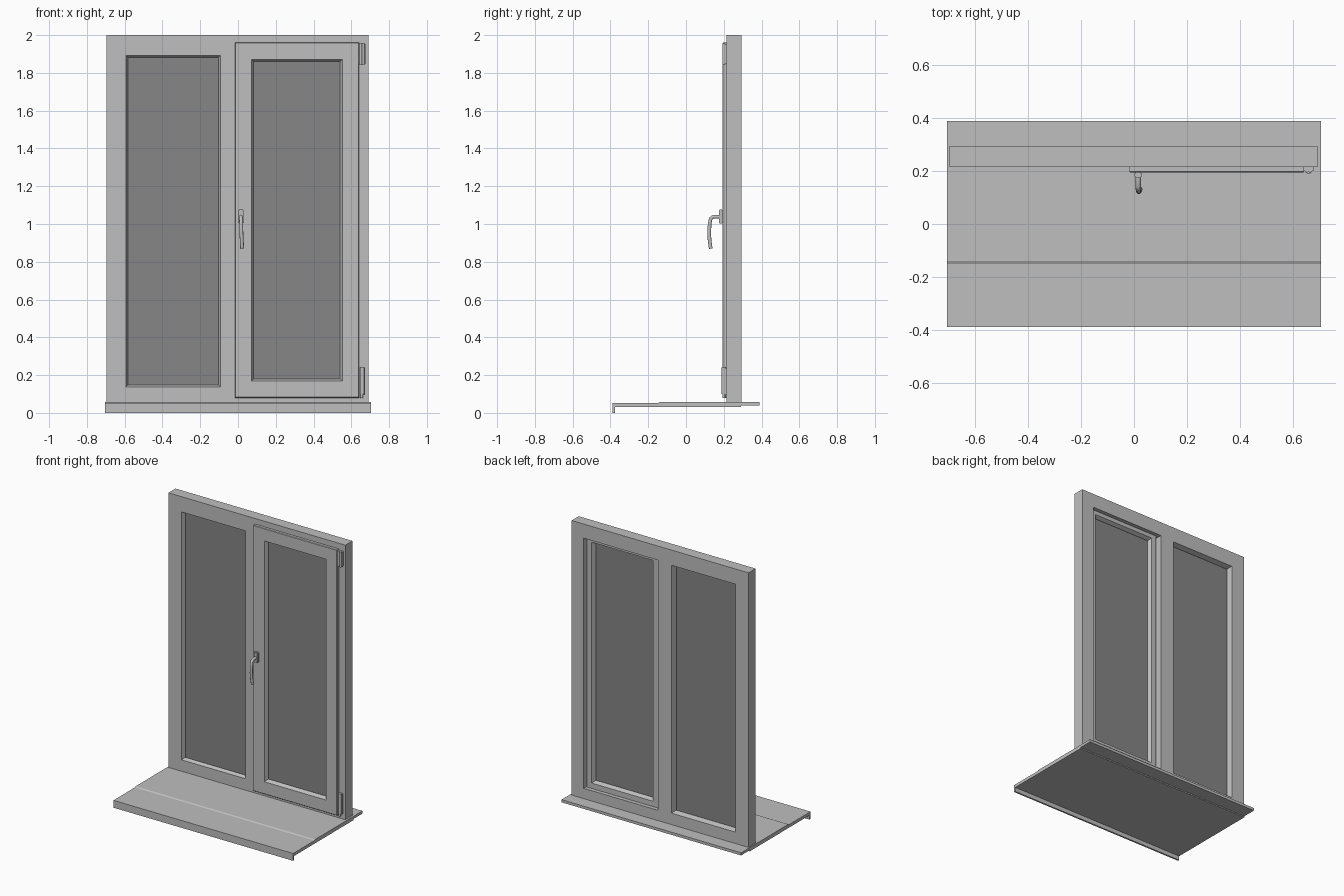
import bpy, bmesh
from mathutils import Vector

cube = bpy.data.objects.get("Cube")
if cube:
    bpy.data.objects.remove(cube)


def material(name, value):
    m = bpy.data.materials.new(name)
    m.use_nodes = True
    colour = (value, value, value, 1)
    m.diffuse_color = colour
    m.node_tree.nodes["Principled BSDF"].inputs["Base Color"].default_value = colour
    return m


GREY = material("light grey plastic", 0.52)
GLASS = material("dark grey glass", 0.24)


def finish(name, bm, mat):
    bmesh.ops.recalc_face_normals(bm, faces=bm.faces)
    mesh = bpy.data.meshes.new(name)
    bm.to_mesh(mesh)
    bm.free()
    mesh.materials.append(mat)
    ob = bpy.data.objects.new(name, mesh)
    bpy.context.collection.objects.link(ob)
    return ob


def box(name, x, y, z, mat=GREY, bevel=0):
    bm = bmesh.new()
    bmesh.ops.create_cube(bm, size=1)
    for v in bm.verts:
        v.co = Vector([(a + b) / 2 + c * (b - a) for (a, b), c in zip((x, y, z), v.co)])
    if bevel:
        bmesh.ops.bevel(bm, geom=bm.edges[:], offset=bevel, segments=2, affect="EDGES")
    return finish(name, bm, mat)


def ring(name, x, z, profile):
    """Mitred rectangular frame; profile is a closed list of (inset, y)."""
    bm = bmesh.new()
    loops = []
    for inset, y in profile:
        x0, x1, z0, z1 = x[0] + inset, x[1] - inset, z[0] + inset, z[1] - inset
        loops.append([bm.verts.new((a, y, b)) for a, b in ((x0, z0), (x1, z0), (x1, z1), (x0, z1))])
    for i, a in enumerate(loops):
        b = loops[(i + 1) % len(loops)]
        for k in range(4):
            n = (k + 1) % 4
            bm.faces.new((a[k], a[n], b[n], b[k]))
    return finish(name, bm, GREY)


def cylinder(name, x, y, z, radius):
    bm = bmesh.new()
    bmesh.ops.create_cone(bm, cap_ends=True, segments=20, radius1=radius, radius2=radius, depth=z[1] - z[0])
    bmesh.ops.translate(bm, verts=bm.verts, vec=(x, y, sum(z) / 2))
    return finish(name, bm, GREY)


def smooth(ob):
    bpy.ops.object.select_all(action="DESELECT")
    ob.select_set(True)
    bpy.context.view_layer.objects.active = ob
    bpy.ops.object.shade_smooth_by_angle()


# Sill board: side profile with a front drip lip, extruded across the width
bm = bmesh.new()
side = [(-0.388, 0), (-0.376, 0), (-0.376, 0.03), (0.29, 0.03), (0.29, 0.038),
        (0.388, 0.038), (0.388, 0.057), (-0.14, 0.057), (-0.15, 0.052), (-0.388, 0.052)]
face = bm.faces.new([bm.verts.new((-0.703, y, z)) for y, z in side])
ext = bmesh.ops.extrude_face_region(bm, geom=[face])
bmesh.ops.translate(bm, vec=(1.406, 0, 0), verts=[v for v in ext["geom"] if isinstance(v, bmesh.types.BMVert)])
finish("sill", bm, GREY)

# Fixed frame: stiles, rails and mullion around the two openings
FRONT, BACK = 0.215, 0.294
BOTTOM, TOP = 0.13, 1.9
for name, x in (("right_stile", (-0.695, -0.6)), ("mullion", (-0.085, 0.015)), ("left_stile", (0.595, 0.69))):
    box(name, x, (FRONT, BACK), (BOTTOM, TOP))
for name, z in (("bottom_rail", (0.055, BOTTOM)), ("top_rail", (TOP, 2.0))):
    box(name, (-0.695, 0.69), (FRONT, BACK), z)

# Fixed light: glazing bead sloping in to the pane on both sides
ring("fixed_glazing_bead", (-0.6, -0.085), (BOTTOM, TOP),
     [(0, FRONT), (0.008, FRONT), (0.011, 0.222), (0.018, 0.236), (0.018, 0.262), (0.008, BACK), (0, BACK)])
box("fixed_glass", (-0.585, -0.1), (0.242, 0.256), (0.145, 1.885), GLASS)

# Opening sash: overlapping front flange, body inside the frame, sloped beads
ring("sash", (-0.017, 0.64), (0.08, 1.96),
     [(0, 0.197), (0.003, 0.194), (0.088, 0.194), (0.092, 0.201), (0.1, 0.216), (0.1, 0.243),
      (0.088, 0.266), (0.05, 0.266), (0.05, FRONT), (0, FRONT)])
box("sash_glass", (0.08, 0.545), (0.222, 0.237), (0.175, 1.865), GLASS)

# Hinges on the sash's outer edge
for x in (0.65, 0.663):
    smooth(cylinder("top_hinge_barrel", x, 0.2, (1.845, 1.955), 0.007))
box("top_hinge_leaf", (0.64, 0.675), (0.2, FRONT), (1.848, 1.952))
smooth(cylinder("bottom_hinge_barrel", 0.658, 0.2, (0.1, 0.24), 0.011))
box("bottom_hinge_leaf", (0.645, 0.672), (0.203, FRONT), (0.095, 0.238))
smooth(cylinder("bottom_hinge_pin", 0.655, 0.2, (0.08, 0.1), 0.008))

# Handle: rosette, and neck and lever swept along one bent path
smooth(box("handle_rosette", (0.001, 0.031), (0.174, 0.195), (1.002, 1.076), bevel=0.004))
curve = bpy.data.curves.new("handle_lever", "CURVE")
curve.dimensions = "3D"
curve.bevel_depth = 0.01
curve.bevel_resolution = 3
curve.use_fill_caps = True
path = [(0.016, 0.18, 1.038), (0.016, 0.143, 1.038), (0.016, 0.131, 1.028), (0.017, 0.125, 1.0),
        (0.018, 0.123, 0.95), (0.02, 0.125, 0.91), (0.022, 0.131, 0.87)]
spline = curve.splines.new("POLY")
spline.points.add(len(path) - 1)
for point, co in zip(spline.points, path):
    point.co = (*co, 1)
spline.use_smooth = True
curve.materials.append(GREY)
bpy.context.collection.objects.link(bpy.data.objects.new("handle_lever", curve))
